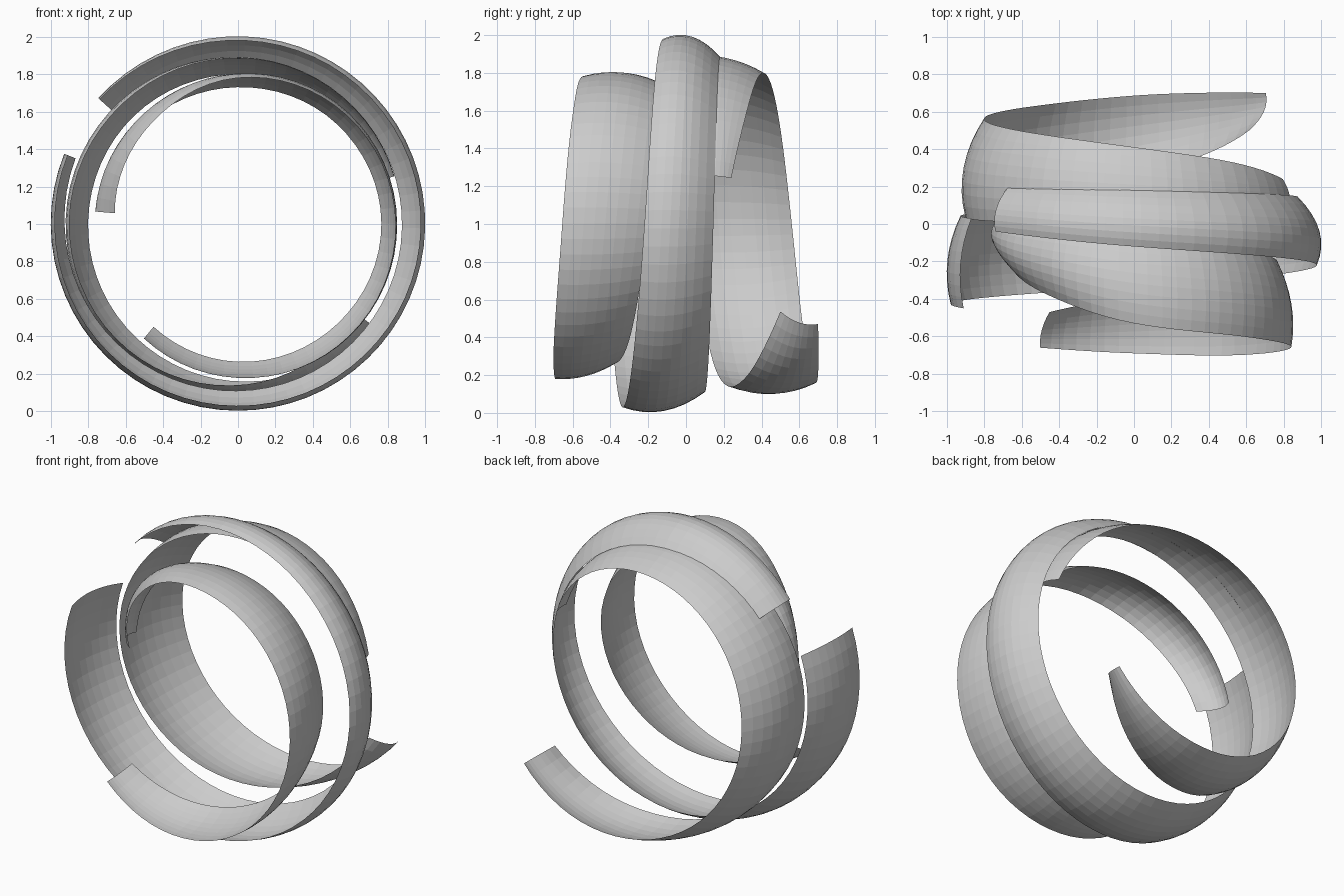
import bpy, bmesh, math

if "Cube" in bpy.data.objects:
    bpy.data.objects.remove(bpy.data.objects["Cube"])

grey = bpy.data.materials.new("plain_grey")
grey.diffuse_color = (0.6, 0.6, 0.6, 1)
grey.use_nodes = True
grey.node_tree.nodes["Principled BSDF"].inputs["Base Color"].default_value = grey.diffuse_color


def smooth_sample(keys, t):
    """Cubic Hermite interpolation of the key rows at angle t (rows sorted by angle)."""
    n = len(keys)
    i = max(k for k in range(n - 1) if keys[k][0] <= t or k == 0)

    def slope(k, c):
        a, b = keys[max(k - 1, 0)], keys[min(k + 1, n - 1)]
        return (b[c] - a[c]) / (b[0] - a[0])

    p, q = keys[i], keys[i + 1]
    h = q[0] - p[0]
    u = (t - p[0]) / h
    return [(2*u**3 - 3*u**2 + 1) * p[c] + (u**3 - 2*u**2 + u) * h * slope(i, c)
            + (3*u**2 - 2*u**3) * q[c] + (u**3 - u**2) * h * slope(i + 1, c)
            for c in range(1, 6)]


def ribbon(name, keys, step=5.6, across=8):
    """Sweep a bowed strip around the y axis.
    Key: angle, front y, front radius, middle radius, back y, back radius."""
    keys = sorted(keys)
    start, end = keys[0][0], keys[-1][0]
    count = round((end - start) / step)
    bm = bmesh.new()
    rows = []
    for i in range(count + 1):
        t = start + (end - start) * i / count
        yf, rf, rm, yb, rb = smooth_sample(keys, t)
        a = math.radians(t)
        row = []
        for j in range(across + 1):
            s = j / across
            r = rf + (4*rm - 3*rf - rb) * s + (2*rf + 2*rb - 4*rm) * s * s
            row.append(bm.verts.new((r * math.cos(a), yf + (yb - yf) * s,
                                     1 + r * math.sin(a))))
        rows.append(row)
    for r0, r1 in zip(rows, rows[1:]):
        for j in range(across):
            bm.faces.new((r0[j], r1[j], r1[j + 1], r0[j + 1]))
    bmesh.ops.recalc_face_normals(bm, faces=bm.faces)
    # normals point away from the axis
    bm.faces.ensure_lookup_table()
    f = bm.faces[0]
    c = f.calc_center_median()
    if f.normal.x * c.x + f.normal.z * (c.z - 1) < 0:
        bmesh.ops.reverse_faces(bm, faces=bm.faces)
    me = bpy.data.meshes.new(name)
    bm.to_mesh(me)
    bm.free()
    me.materials.append(grey)
    ob = bpy.data.objects.new(name, me)
    bpy.context.collection.objects.link(ob)


# Outer ribbon, widening as it winds
ribbon("outer_ribbon", [
    (138, -.04, .995, .99, .20, .90),
    (90, -.12, .98, .993, .18, .885),
    (0, -.22, .975, .99, .145, .875),
    (-90, -.335, .97, .99, .10, .89),
    (-202, -.45, .98, .997, .03, .935)])

# Front ribbon, tapering at both ends
ribbon("front_ribbon", [
    (-129.4, -.66, .79, .775, -.47, .71),
    (-90, -.69, .82, .805, -.38, .735),
    (-50, -.70, .84, .83, -.29, .75),
    (0, -.655, .84, .84, -.20, .765),
    (45, -.60, .82, .83, -.14, .75),
    (90, -.53, .78, .80, -.10, .73),
    (130, -.38, .71, .775, -.05, .73),
    (175, -.20, .66, .755, 0, .75)])

# Back ribbon, tapering at both ends
ribbon("back_ribbon", [
    (-37, .50, .77, .868, .70, .88),
    (-65, .36, .83, .89, .70, .86),
    (-90, .25, .86, .90, .685, .84),
    (-130, .13, .89, .91, .63, .815),
    (-180, .04, .90, .91, .56, .80),
    (-225, .01, .89, .90, .49, .80),
    (-270, .01, .885, .88, .41, .80),
    (-310, .03, .875, .872, .33, .815),
    (-343, .07, .87, .868, .24, .83)])
